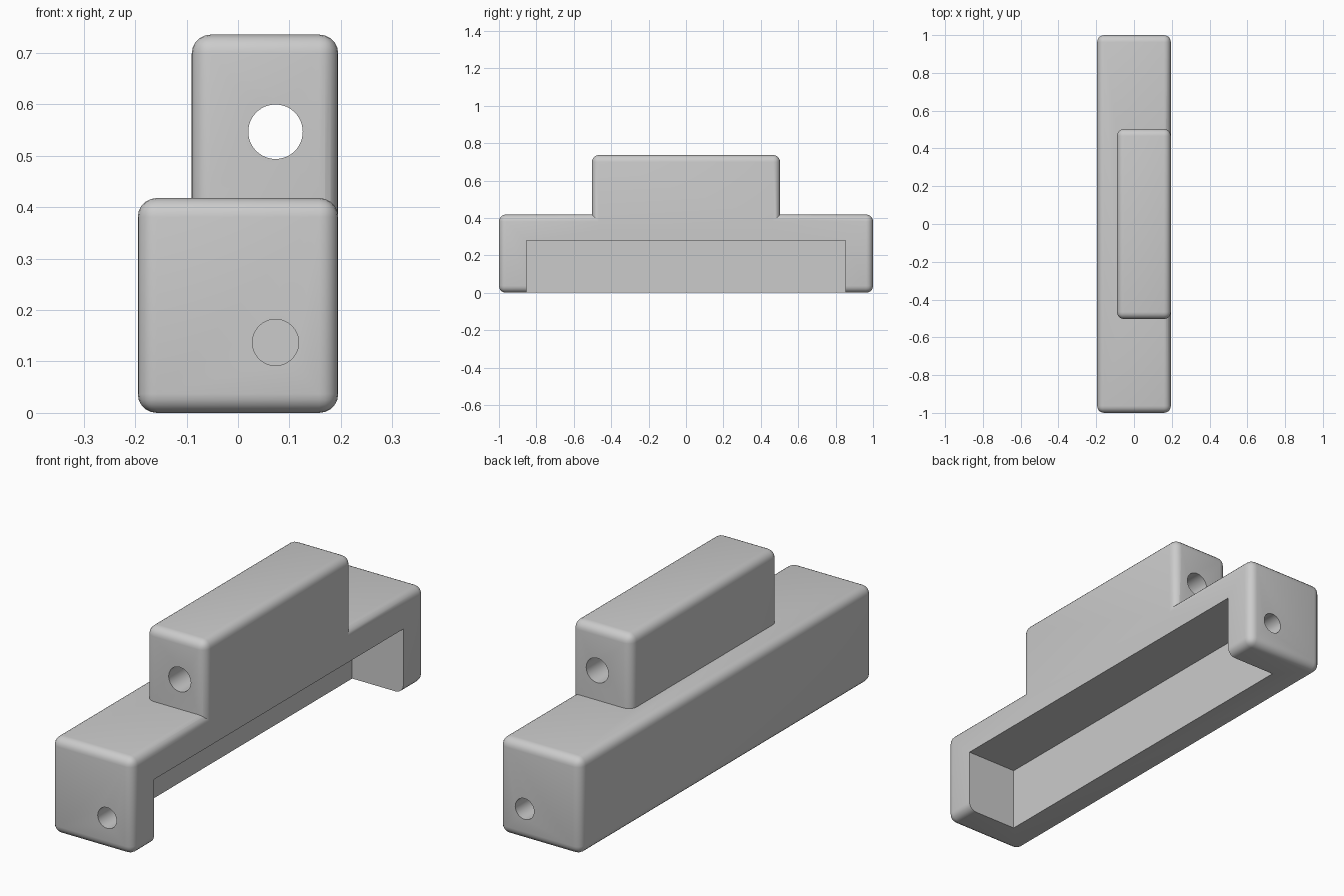
import bpy
import math

cube = bpy.data.objects.get("Cube")
if cube:
    bpy.data.objects.remove(cube, do_unlink=True)

grey = bpy.data.materials.new("plain_grey")
grey.use_nodes = True
grey.diffuse_color = (0.6, 0.6, 0.6, 1)
grey.node_tree.nodes["Principled BSDF"].inputs["Base Color"].default_value = (0.6, 0.6, 0.6, 1)


def box(name, low, high):
    """Axis-aligned block between two corners."""
    bpy.ops.mesh.primitive_cube_add(size=1, location=[(a + b) / 2 for a, b in zip(low, high)])
    obj = bpy.context.object
    obj.name = name
    obj.scale = [b - a for a, b in zip(low, high)]
    bpy.ops.object.transform_apply(location=False, rotation=False, scale=True)
    obj.data.materials.append(grey)
    return obj


def rod(name, radius, x, z, y0, y1):
    """Round cutter lying along y."""
    bpy.ops.mesh.primitive_cylinder_add(vertices=48, radius=radius, depth=y1 - y0,
                                        location=(x, (y0 + y1) / 2, z),
                                        rotation=(math.pi / 2, 0, 0))
    obj = bpy.context.object
    obj.name = name
    obj.data.materials.append(grey)
    return obj


def round_edges(obj):
    bevel = obj.modifiers.new("rounded_edges", "BEVEL")
    bevel.width = 0.037
    bevel.segments = 5


def combine(obj, other, operation):
    mod = obj.modifiers.new(other.name, "BOOLEAN")
    mod.operation = operation
    mod.solver = "EXACT"
    mod.object = other
    bpy.context.view_layer.objects.active = obj
    for m in list(obj.modifiers):
        bpy.ops.object.modifier_apply(modifier=m.name)
    bpy.data.objects.remove(other, do_unlink=True)


# Long base block with a shorter block flush on its left side
body = box("body", (-0.195, -1, 0), (0.195, 1, 0.418))
upper = box("upper_block", (-0.09, -0.503, 0.3), (0.195, 0.503, 0.736))
round_edges(body)
round_edges(upper)
combine(body, upper, "UNION")

# Pocket open to the bottom and the left side
combine(body, box("pocket_cutter", (-0.05, -0.853, -0.1), (0.3, 0.853, 0.28)), "DIFFERENCE")

# Through hole in the upper block, blind holes in both ends
combine(body, rod("upper_hole_cutter", 0.053, 0.073, 0.547, -0.7, 0.7), "DIFFERENCE")
for y0, y1 in ((-1.1, -0.9), (0.9, 1.1)):
    combine(body, rod("end_hole_cutter", 0.045, 0.073, 0.137, y0, y1), "DIFFERENCE")

bpy.ops.object.select_all(action="DESELECT")
body.select_set(True)
bpy.context.view_layer.objects.active = body
bpy.ops.object.shade_smooth_by_angle(angle=math.radians(30))
